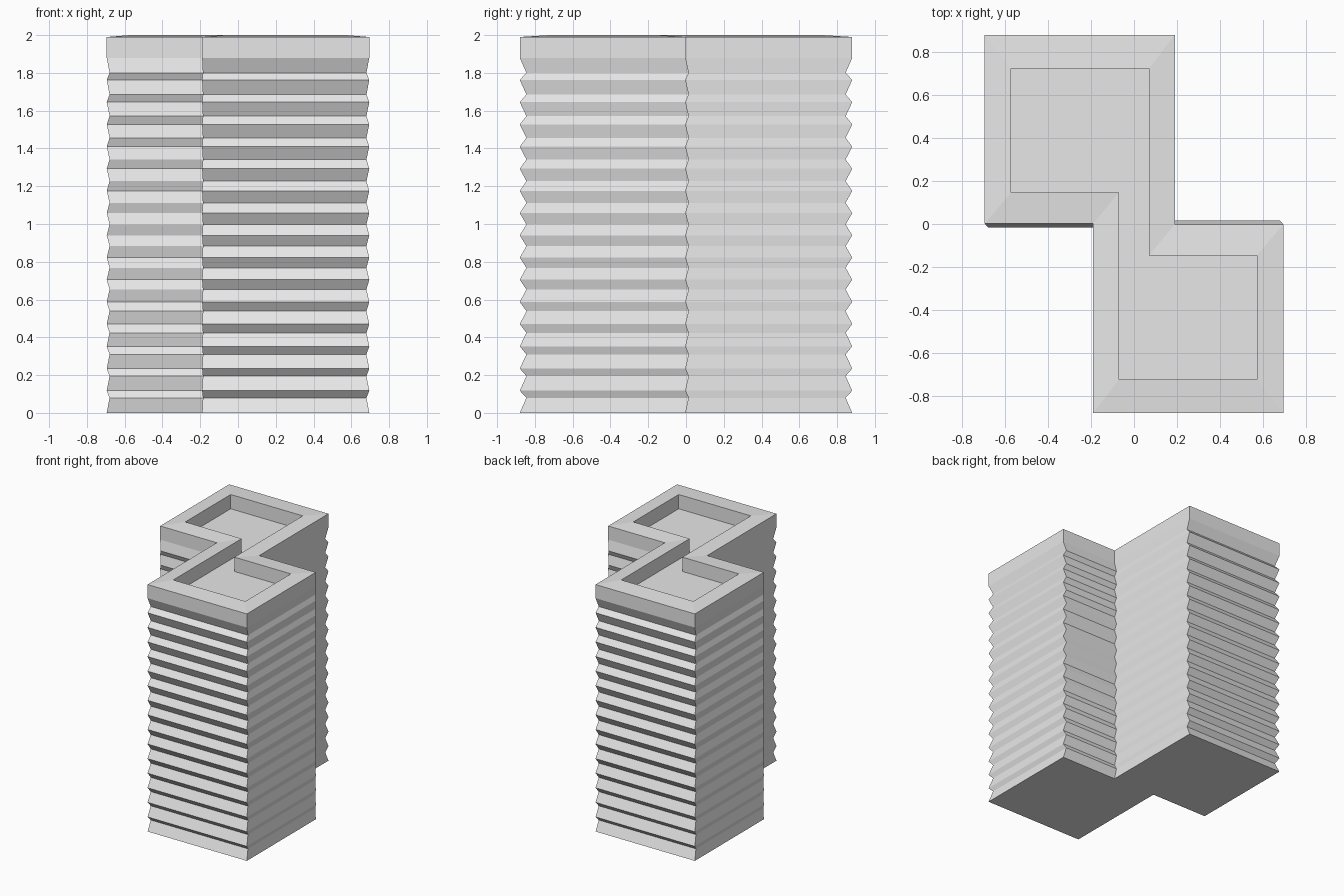
import bpy, bmesh

cube = bpy.data.objects.get("Cube")
if cube:
    bpy.data.objects.remove(cube, do_unlink=True)

concrete = bpy.data.materials.new("pale grey concrete")
concrete.use_nodes = True
grey = (0.8, 0.8, 0.8, 1)
concrete.diffuse_color = grey
concrete.node_tree.nodes["Principled BSDF"].inputs["Base Color"].default_value = grey


def z_outline(outer_x, outer_y, inner_x, step_y):
    """Z-shaped plan: one half, then the same half turned by 180 degrees."""
    half = [(-outer_x, step_y), (-outer_x, outer_y), (inner_x, outer_y), (inner_x, -step_y)]
    return half + [(-x, -y) for x, y in half]


def loft(name, levels):
    """Skin a stack of (outline, height) rings and cap both ends."""
    bm = bmesh.new()
    rings = [[bm.verts.new((x, y, z)) for x, y in outline] for outline, z in levels]
    for low, high in zip(rings, rings[1:]):
        for i in range(len(low)):
            j = (i + 1) % len(low)
            bm.faces.new((low[i], low[j], high[j], high[i]))
    bm.faces.new(rings[0][::-1])
    bm.faces.new(rings[-1])
    bmesh.ops.recalc_face_normals(bm, faces=bm.faces)
    mesh = bpy.data.meshes.new(name)
    bm.to_mesh(mesh)
    bm.free()
    mesh.materials.append(concrete)
    obj = bpy.data.objects.new(name, mesh)
    bpy.context.collection.objects.link(obj)
    return obj


ridge = z_outline(0.695, 0.88, 0.19, 0.002)
groove = z_outline(0.68, 0.845, 0.186, -0.016)
parapet = z_outline(0.573, 0.725, 0.07, 0.146)

# Pleated storeys: the grooves sit slightly lower in each storey going up
storeys = 16
levels = [(ridge, 0)]
for i in range(storeys):
    levels.append((groove, 0.08 + 0.1147 * i))
    levels.append((ridge, 0.1175 * (i + 1)))

# Plain top band, gently rising rim and sunken roof
levels += [(ridge, 1.99), (parapet, 2.0), (parapet, 1.885)]
loft("pleated_tower", levels)
